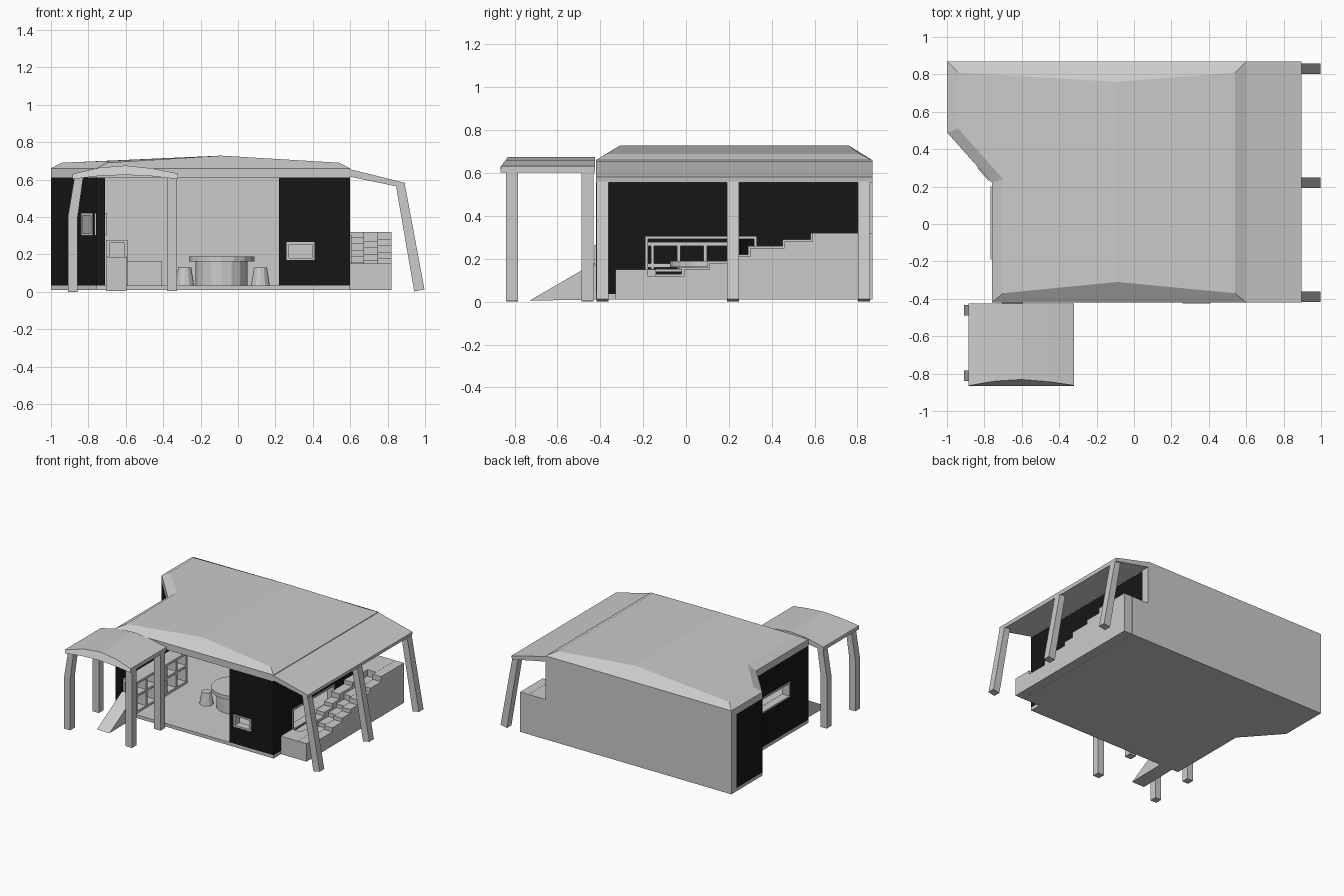
import bpy, bmesh, math
from mathutils import Vector

if "Cube" in bpy.data.objects:
    bpy.data.objects.remove(bpy.data.objects["Cube"])

black = bpy.data.materials.new("black_wall")
black.diffuse_color = (0.008, 0.008, 0.008, 1)
black.use_nodes = True
black.node_tree.nodes["Principled BSDF"].inputs["Base Color"].default_value = black.diffuse_color


def finish(bm, name, mat=None):
    bmesh.ops.recalc_face_normals(bm, faces=bm.faces)
    me = bpy.data.meshes.new(name)
    bm.to_mesh(me)
    bm.free()
    ob = bpy.data.objects.new(name, me)
    bpy.context.collection.objects.link(ob)
    if mat:
        me.materials.append(mat)
    return ob


def hull_prism(bm, a, b):
    """Solid between two matching rings of 3D points."""
    va = [bm.verts.new(p) for p in a]
    vb = [bm.verts.new(p) for p in b]
    n = len(va)
    bm.faces.new(va)
    bm.faces.new(vb[::-1])
    for i in range(n):
        bm.faces.new((va[i], va[(i + 1) % n], vb[(i + 1) % n], vb[i]))


def add_box(bm, x, y, z):
    ring = [(x[0], y[0]), (x[1], y[0]), (x[1], y[1]), (x[0], y[1])]
    hull_prism(bm, [(p, q, z[0]) for p, q in ring], [(p, q, z[1]) for p, q in ring])


def box(name, x, y, z, mat=None):
    bm = bmesh.new()
    add_box(bm, x, y, z)
    return finish(bm, name, mat)


def extrude_y(name, prof, y0, y1):
    bm = bmesh.new()
    hull_prism(bm, [(x, y0, z) for x, z in prof], [(x, y1, z) for x, z in prof])
    return finish(bm, name)


def extrude_x(name, prof, x0, x1):
    bm = bmesh.new()
    hull_prism(bm, [(x0, y, z) for y, z in prof], [(x1, y, z) for y, z in prof])
    return finish(bm, name)


def wall(name, p0, p1, t=0.05, z=(0.035, 0.61), win=None):
    """Black wall, interior on the left of p0->p1; win = (s0, s1, z0, z1)."""
    p0, p1 = Vector(p0), Vector(p1)
    u = (p1 - p0).normalized()
    n = Vector((-u.y, u.x))
    L = (p1 - p0).length

    def piece(bm, s, d, zz):
        ring = [p0 + u * s[0] + n * d[0], p0 + u * s[1] + n * d[0],
                p0 + u * s[1] + n * d[1], p0 + u * s[0] + n * d[1]]
        hull_prism(bm, [(q.x, q.y, zz[0]) for q in ring], [(q.x, q.y, zz[1]) for q in ring])

    def ring_pieces(bm, outer, inner, d):
        a, b, c, e = outer
        f, g, h, k = inner
        piece(bm, (a, f), d, (c, e))
        piece(bm, (g, b), d, (c, e))
        piece(bm, (f, g), d, (c, h))
        piece(bm, (f, g), d, (k, e))

    bm = bmesh.new()
    if not win:
        piece(bm, (0, L), (0, t), z)
    else:
        ring_pieces(bm, (0, L, *z), win, (0, t))
        fr = bmesh.new()
        s0, s1, a, b = win
        w = 0.012
        ring_pieces(fr, win, (s0 + w, s1 - w, a + w, b - w), (-0.006, t + 0.006))
        finish(fr, name + "_window_frame")
    finish(bm, name, black)


# floor and back wall
P = [(-1, .87), (-1, .49), (-.76, .22), (-.76, -.42), (.6, -.42), (.6, .87)]
bm = bmesh.new()
hull_prism(bm, [(*p, .01) for p in P], [(*p, .035) for p in P])
finish(bm, "floor")
box("back_wall", (-1, .6), (.81, .87), (.035, .61))

# black outer walls
wall("far_left_wall", (-1, .81), P[1])
wall("diagonal_wall", P[1], P[2], win=(.25, .34, .30, .42))
wall("left_wall", P[2], P[3], win=(.02, .41, .30, .42))
wall("front_wall", (.22, -.42), P[4], win=(.04, .19, .17, .265))
wall("right_wall", P[4], (.6, .81), win=(.23, .75, .14, .305))

# main roof: vertical band, sloped rim, shallow ridge
T = [(-.94, .81, .69), (-.94, .51, .69), (-.70, .24, .70),
     (-.70, -.37, .69), (.54, -.37, .69), (.54, .81, .69)]
bm = bmesh.new()
lo = [bm.verts.new((*p, .61)) for p in P]
mid = [bm.verts.new((*p, .66)) for p in P]
top = [bm.verts.new(p) for p in T]
rf, rb = bm.verts.new((-.09, -.31, .728)), bm.verts.new((-.09, .76, .728))
bm.faces.new(lo)
for i in range(6):
    j = (i + 1) % 6
    bm.faces.new((lo[i], lo[j], mid[j], mid[i]))
    extra = {3: [rf], 5: [rb]}.get(i, [])
    bm.faces.new([mid[i], mid[j], top[j]] + extra + [top[i]])
bm.faces.new(top[:4] + [rf, rb])
bm.faces.new([rf, top[4], top[5], rb])
finish(bm, "main_roof")

# side roof on slanted posts
extrude_y("side_roof", [(.6, .615), (.6, .655), (.895, .582), (.89, .555)], -.42, .87)
for i, y in enumerate((-.39, .22, .83)):
    extrude_y(f"side_post_{i}", [(.845, .565), (.895, .56), (.997, .012), (.942, .002)],
              y - .028, y + .028)

# front canopy: faceted arch with sloped front edge
arch = [(-.885, .63), (-.74, .664), (-.6, .675), (-.46, .66), (-.32, .632)]
under = [(-.32, .602), (-.46, .618), (-.6, .625), (-.74, .62), (-.885, .602)]
bm = bmesh.new()
hull_prism(bm,
           [(x, -.865 + (z - .63) * .75, z) for x, z in arch] + [(x, -.865, z) for x, z in under],
           [(x, -.425, z) for x, z in arch + under])
finish(bm, "canopy_roof")
bent = [(-.91, 0), (-.857, 0), (-.857, .4), (-.828, .61), (-.875, .61), (-.91, .4)]
for i, y in enumerate((-.84, -.488)):
    extrude_y(f"canopy_left_post_{i}", bent, y, y + .056)
    box(f"canopy_right_post_{i}", (-.38, -.325), (y, y + .056), (.005, .61))

# terraced steps in three staggered columns
tops = [(-.33, .15), (-.19, .13), (-.02, .16), (.10, .19), (.20, .22),
        (.29, .26), (.45, .29), (.58, .32)]
for c, (x0, shift, drop) in enumerate(((.6, 0, 0), (.673, .05, .02), (.747, .01, .01))):
    prof = [(.87, .01), (-.33, .01)]
    for k, (y, z) in enumerate(tops):
        ys = y if k == 0 else y + shift
        zs = z - (drop if 0 < k < 7 else 0)
        if k:
            prof.append((ys, prof[-1][1]))
        prof.append((ys, zs))
    prof.append((.87, .32))
    extrude_x(f"steps_column_{c}", prof, x0, x0 + .073)

# ramp up to the shelf chute
extrude_x("ramp", [(-.73, .005), (-.42, .01), (-.42, .185)], -.705, -.595)

# open shelf unit along the left wall
bm = bmesh.new()
sx, y0, y1 = (-.705, -.59), -.41, .22
for z in (.035, .16, .26):
    add_box(bm, sx, (y0, y1), (z, z + .018))
for k in range(1, 6):
    y = y0 + (y1 - y0 - .015) * k / 5
    add_box(bm, sx, (y, y + .015), (.053, .26))
for x in (-.705, -.608):
    add_box(bm, (x, x + .018), (y0, y0 + .015), (.053, .26))
finish(bm, "shelf_unit")
box("storage_box", (-.6, -.41), (.6, .81), (.035, .165))


# table and stools
def drum(name, x, y, z0, z1, r0, r1, n=12):
    bpy.ops.mesh.primitive_cone_add(vertices=n, radius1=r0, radius2=r1, depth=z1 - z0,
                                    location=(x, y, (z0 + z1) / 2))
    bpy.context.object.name = name


drum("table_base", -.088, .1, .035, .165, .14, .14, 16)
drum("table_top", -.088, .1, .162, .19, .175, .175, 16)
drum("left_stool", -.285, .02, .035, .13, .05, .035)
drum("right_stool", .12, .02, .035, .13, .05, .035)
